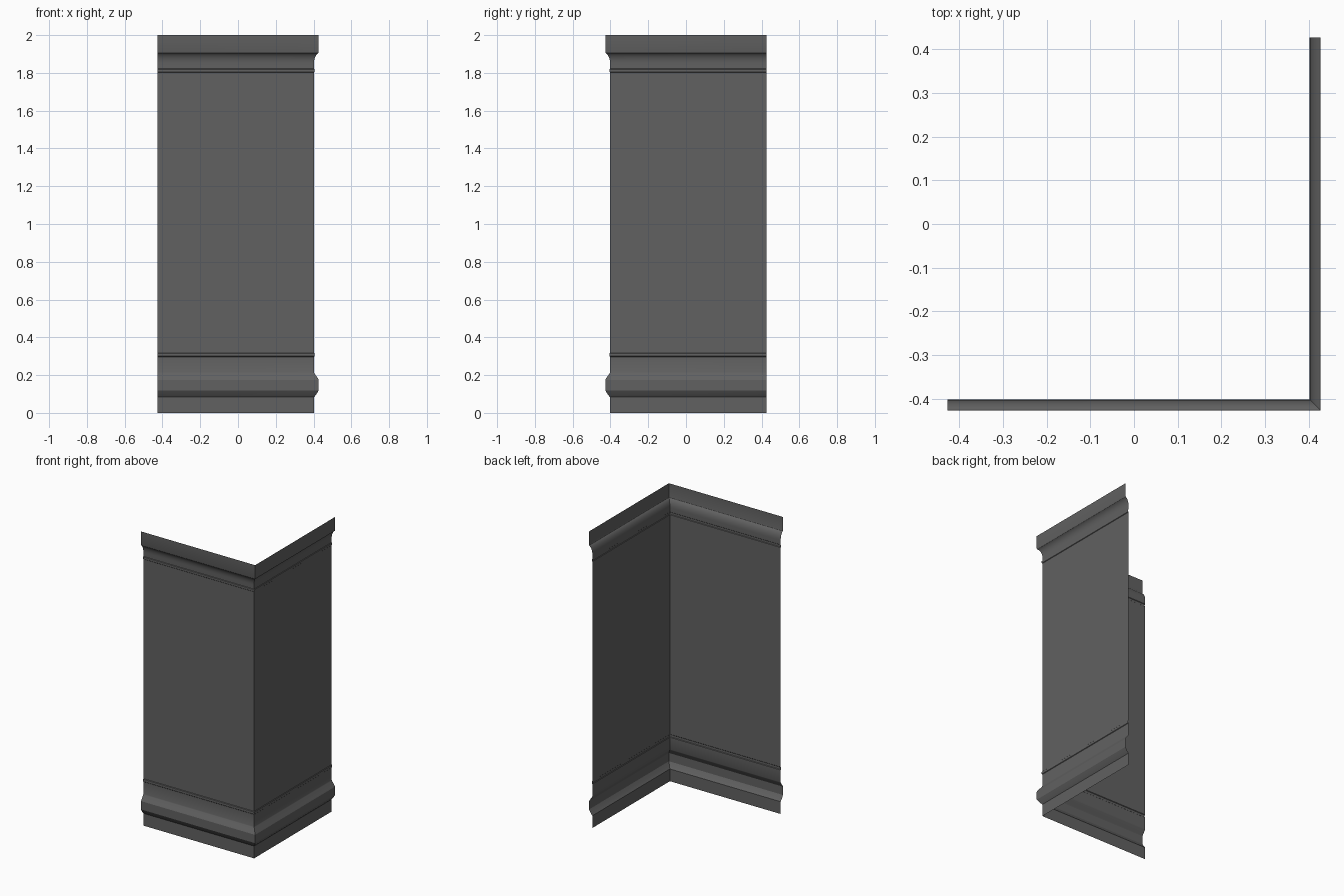
import bpy, bmesh, math

if "Cube" in bpy.data.objects:
    bpy.data.objects.remove(bpy.data.objects["Cube"])

INNER, OUT = 0.402, 0.025      # plain wall plane and moulding projection
END = INNER + OUT

grey = bpy.data.materials.new("dark_grey")
grey.diffuse_color = (0.12, 0.12, 0.12, 1)
grey.use_nodes = True
grey.node_tree.nodes["Principled BSDF"].inputs["Base Color"].default_value = grey.diffuse_color


def bead(z0, z1, d=0.004):
    # small half-round strip standing proud of the wall
    zm, h = (z0 + z1) / 2, (z1 - z0) / 2
    return [(0, z0), (d * 0.8, zm - h * 0.7), (d, zm), (d * 0.8, zm + h * 0.7), (0, z1)]


# profile as (projection, height): plinth, base moulding, bead, wall, bead
profile = [(0, 0), (0, 0.083), (0.012, 0.097), (OUT, 0.119), (OUT, 0.175),
           (0.020, 0.184), (0.002, 0.21), (0, 0.215)]
profile += bead(0.297, 0.318) + bead(1.803, 1.822)
# concave cornice cove, then flat top band
profile.append((0, 1.85))
for i in range(1, 9):
    a = math.radians(i * 70 / 8)
    profile.append((0.023 * (1 - math.cos(a)) / (1 - math.cos(math.radians(70))),
                    1.85 + 0.055 * math.sin(a) / math.sin(math.radians(70))))
profile += [(OUT, 1.911), (OUT, 2.0)]

# sweep the profile along the two walls with a mitred corner
bm = bmesh.new()
rows = []
for d, z in profile:
    path = [(-END, -INNER - d), (INNER + d, -INNER - d), (INNER + d, END)]
    rows.append([bm.verts.new((x, y, z)) for x, y in path])
for lo, hi in zip(rows, rows[1:]):
    for k in range(2):
        bm.faces.new((lo[k], lo[k + 1], hi[k + 1], hi[k]))
me = bpy.data.meshes.new("corner_wall")
bm.to_mesh(me)
bm.free()
me.materials.append(grey)
wall = bpy.data.objects.new("corner_wall", me)
bpy.context.collection.objects.link(wall)
bpy.context.view_layer.objects.active = wall
wall.select_set(True)
bpy.ops.object.shade_smooth_by_angle(angle=math.radians(25))
